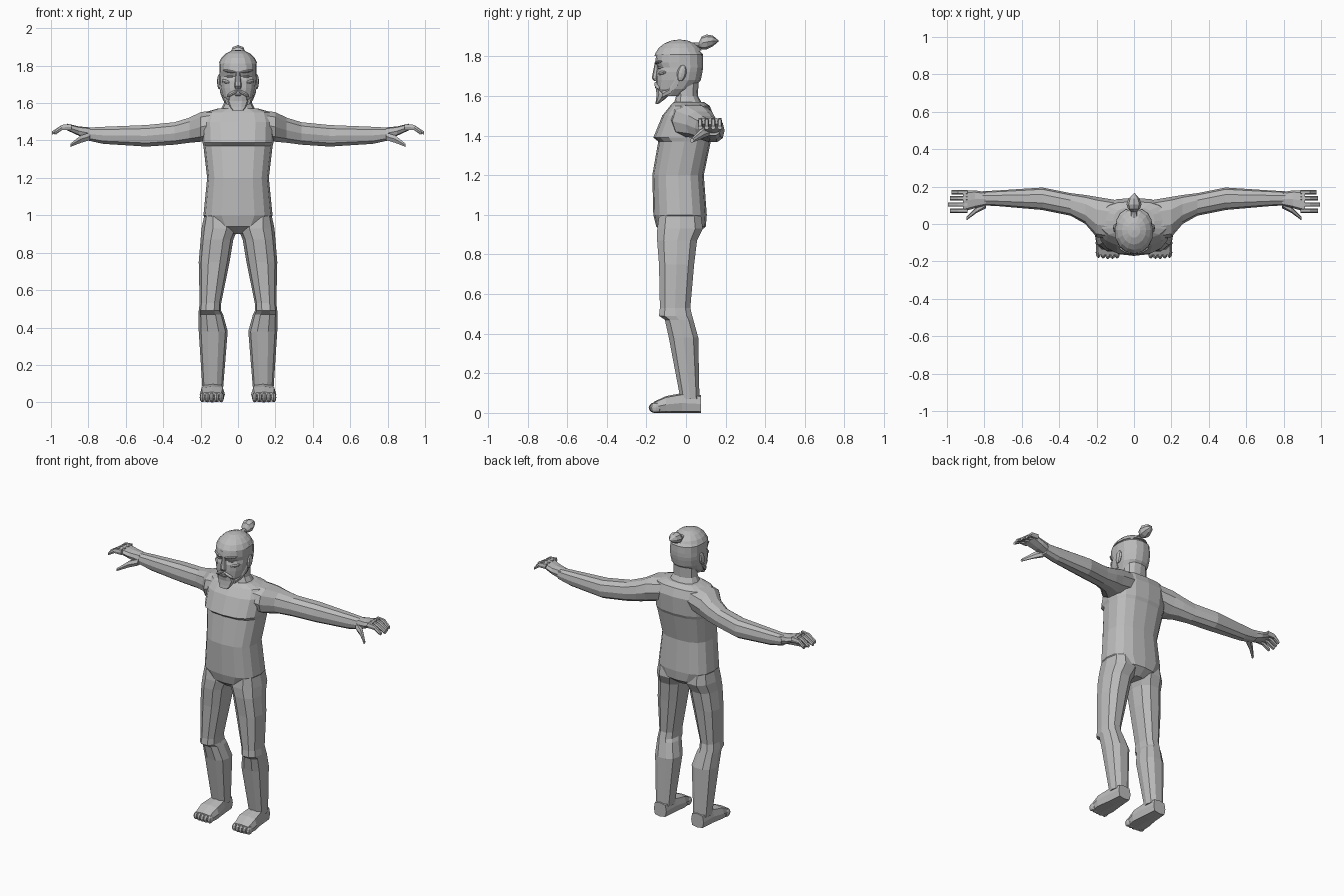
import bpy
import bmesh
import math
from mathutils import Euler, Matrix, Vector

default_cube = bpy.data.objects.get("Cube")
if default_cube:
    bpy.data.objects.remove(default_cube)

GREY = (0.5, 0.5, 0.5, 1)
clay = bpy.data.materials.new("clay_grey")
clay.use_nodes = True
clay.diffuse_color = GREY
clay.node_tree.nodes["Principled BSDF"].inputs["Base Color"].default_value = GREY


def finish(name, bm, mirror):
    """Turn a bmesh into a clay object, optionally paired across x = 0."""
    bmesh.ops.recalc_face_normals(bm, faces=bm.faces)
    mesh = bpy.data.meshes.new(name)
    bm.to_mesh(mesh)
    bm.free()
    mesh.materials.append(clay)
    part = bpy.data.objects.new(name, mesh)
    bpy.context.collection.objects.link(part)
    if mirror:
        part.modifiers.new("Mirror", "MIRROR")


def rounded(angle, power):
    """Point of a unit superellipse; a higher power is boxier."""
    def bend(value):
        return math.copysign(abs(value) ** (2 / power), value)
    return bend(math.cos(angle)), bend(math.sin(angle))


def loft(name, axis, rings, sides=8, power=2.4, mirror=False):
    """Skin rings of (position, a min, a max, b min, b max) along an axis."""
    bm = bmesh.new()
    loops = []
    for position, a_min, a_max, b_min, b_max in rings:
        loop = []
        for step in range(sides):
            u, v = rounded(math.tau * step / sides, power)
            a = (a_min + a_max + u * (a_max - a_min)) / 2
            b = (b_min + b_max + v * (b_max - b_min)) / 2
            point = {"X": (position, a, b), "Y": (a, position, b), "Z": (a, b, position)}
            loop.append(bm.verts.new(point[axis]))
        loops.append(loop)
    for lower, upper in zip(loops, loops[1:]):
        for i in range(sides):
            bm.faces.new((lower[i - 1], lower[i], upper[i], upper[i - 1]))
    bm.faces.new(loops[0])
    bm.faces.new(loops[-1])
    finish(name, bm, mirror)


def upright(name, rows, sides, power=2.4):
    """Loft centred on x = 0 from rows of (height, half width, front, back)."""
    rings = [(z, -half, half, front, back) for z, half, front, back in rows]
    loft(name, "Z", rings, sides, power)


def blob(name, centre, radii, turn=(0, 0, 0), sides=8, mirror=False, cut=None):
    """Faceted ellipsoid, turned in degrees, kept only above an optional plane."""
    bm = bmesh.new()
    bmesh.ops.create_uvsphere(bm, u_segments=sides, v_segments=sides // 2 + 2, radius=1)
    tilt = Euler([math.radians(angle) for angle in turn])
    bm.transform(Matrix.LocRotScale(Vector(centre), tilt, Vector(radii)))
    if cut:
        point, normal = cut
        geometry = bm.verts[:] + bm.edges[:] + bm.faces[:]
        bmesh.ops.bisect_plane(bm, geom=geometry, plane_co=point, plane_no=normal,
                               clear_inner=True)
        bmesh.ops.holes_fill(bm, edges=[e for e in bm.edges if e.is_boundary])
    finish(name, bm, mirror)


# Torso: rounded seat, waist, overhanging chest and sloping shoulders
upright("torso", [
    (0.9, 0.05, -0.1, 0.05),
    (0.94, 0.14, -0.15, 0.1),
    (1, 0.185, -0.165, 0.105),
    (1.2, 0.165, -0.17, 0.09),
    (1.37, 0.185, -0.14, 0.125),
    (1.39, 0.19, -0.165, 0.135),
    (1.5, 0.195, -0.12, 0.14),
    (1.55, 0.18, -0.08, 0.12),
    (1.57, 0.11, -0.06, 0.09),
], sides=16, power=2.6)
upright("neck", [(1.53, 0.11, -0.07, 0.1), (1.6, 0.075, -0.05, 0.06),
                 (1.7, 0.07, -0.06, 0.065)], sides=12)

# Legs with a kneecap ledge and calves
loft("legs", "Z", [
    (1, 0.03, 0.18, -0.14, 0.08),
    (0.93, 0, 0.195, -0.15, 0.09),
    (0.87, 0.025, 0.2, -0.15, 0.06),
    (0.75, 0.045, 0.21, -0.14, 0.045),
    (0.53, 0.09, 0.205, -0.135, 0.025),
    (0.49, 0.09, 0.21, -0.14, 0.035),
    (0.47, 0.08, 0.21, -0.11, 0.04),
    (0.38, 0.055, 0.21, -0.09, 0.065),
    (0.07, 0.08, 0.19, -0.03, 0.07),
], sides=10, mirror=True)

# Feet with flat soles
loft("feet", "Y", [
    (0.075, 0.09, 0.18, 0, 0.09),
    (-0.02, 0.08, 0.19, 0, 0.1),
    (-0.1, 0.07, 0.205, 0, 0.085),
    (-0.165, 0.08, 0.2, 0, 0.055),
], power=4, mirror=True)
for toe in range(5):
    front = -0.16 + 0.003 * abs(toe - 1.5)
    blob(f"toe_{toe + 1}", (0.09 + 0.025 * toe, front, 0.026), (0.015, 0.03, 0.026),
         mirror=True)

# Arms sweeping slightly backwards to the wrists
loft("arms", "X", [
    (0.08, -0.09, 0.125, 1.42, 1.57),
    (0.2, -0.07, 0.145, 1.39, 1.555),
    (0.26, 0, 0.155, 1.385, 1.525),
    (0.34, 0.045, 0.165, 1.375, 1.5),
    (0.49, 0.075, 0.195, 1.365, 1.485),
    (0.72, 0.095, 0.18, 1.38, 1.475),
    (0.81, 0.1, 0.175, 1.4, 1.47),
], sides=10, mirror=True)

# Hands with four drooping fingers and a lowered thumb
loft("hands", "X", [
    (0.79, 0.1, 0.17, 1.405, 1.47),
    (0.85, 0.085, 0.18, 1.425, 1.475),
    (0.915, 0.065, 0.18, 1.455, 1.49),
], power=3, mirror=True)
for finger in range(4):
    inner = 0.06 + 0.033 * finger
    outer = inner + 0.023
    reach = 0.995 - 0.01 * abs(finger - 1)
    loft(f"finger_{finger + 1}", "X", [
        (0.89, inner, outer, 1.455, 1.49),
        (0.94, inner, outer, 1.455, 1.485),
        (reach, inner, outer, 1.43, 1.45),
    ], sides=6, power=3, mirror=True)
loft("thumbs", "X", [
    (0.79, 0.085, 0.14, 1.4, 1.445),
    (0.84, 0.06, 0.095, 1.385, 1.43),
    (0.895, 0.02, 0.04, 1.365, 1.385),
], sides=6, mirror=True)

# Head with a recessed eye line
upright("head", [
    (1.6, 0.06, -0.135, -0.02),
    (1.635, 0.083, -0.15, 0.035),
    (1.68, 0.095, -0.153, 0.075),
    (1.72, 0.1, -0.152, 0.083),
    (1.743, 0.1, -0.143, 0.086),
    (1.768, 0.1, -0.156, 0.087),
    (1.81, 0.1, -0.15, 0.085),
    (1.85, 0.07, -0.11, 0.05),
], sides=16)

# Hair: cap trimmed along a tilted hairline, and a pointed topknot
blob("hair_cap", (0, -0.033, 1.78), (0.11, 0.13, 0.105), sides=16,
     cut=((0, 0, 1.82), (0, -0.12, 1)))
loft("topknot", "Y", [
    (0.03, -0.02, 0.02, 1.84, 1.87),
    (0.065, -0.015, 0.015, 1.845, 1.87),
    (0.08, -0.032, 0.032, 1.835, 1.9),
    (0.105, -0.04, 0.04, 1.835, 1.91),
    (0.135, -0.03, 0.03, 1.85, 1.905),
    (0.165, 0, 0.004, 1.875, 1.88),
], power=2)

# Ears
blob("ears", (0.1, -0.022, 1.715), (0.012, 0.024, 0.042), turn=(-12, 0, 0), mirror=True)

# Face
upright("nose", [(1.675, 0.016, -0.16, -0.13), (1.69, 0.02, -0.173, -0.13),
                 (1.77, 0.01, -0.157, -0.13)], sides=8, power=2)
blob("brows", (0.045, -0.138, 1.77), (0.04, 0.016, 0.008), turn=(0, -8, 25), mirror=True)
blob("eyes", (0.042, -0.13, 1.742), (0.022, 0.012, 0.008), turn=(0, 0, 20), mirror=True)
blob("cheekbones", (0.06, -0.12, 1.715), (0.035, 0.018, 0.012), turn=(0, -10, 40),
     mirror=True)
blob("moustache", (0.03, -0.145, 1.652), (0.036, 0.014, 0.01), turn=(0, 30, 15), mirror=True)
blob("lower_lip", (0, -0.145, 1.643), (0.02, 0.013, 0.006))

# Beard: chin tuft narrowing downwards, with strips along the jaw
upright("beard", [(1.56, 0.03, -0.155, -0.138), (1.58, 0.045, -0.152, -0.11),
                  (1.61, 0.058, -0.15, -0.075), (1.635, 0.05, -0.154, -0.08)], sides=10)
loft("jaw_beard", "Y", [
    (-0.12, 0.035, 0.066, 1.59, 1.63),
    (-0.08, 0.06, 0.084, 1.61, 1.655),
    (-0.04, 0.08, 0.1, 1.65, 1.74),
], sides=6, mirror=True)
